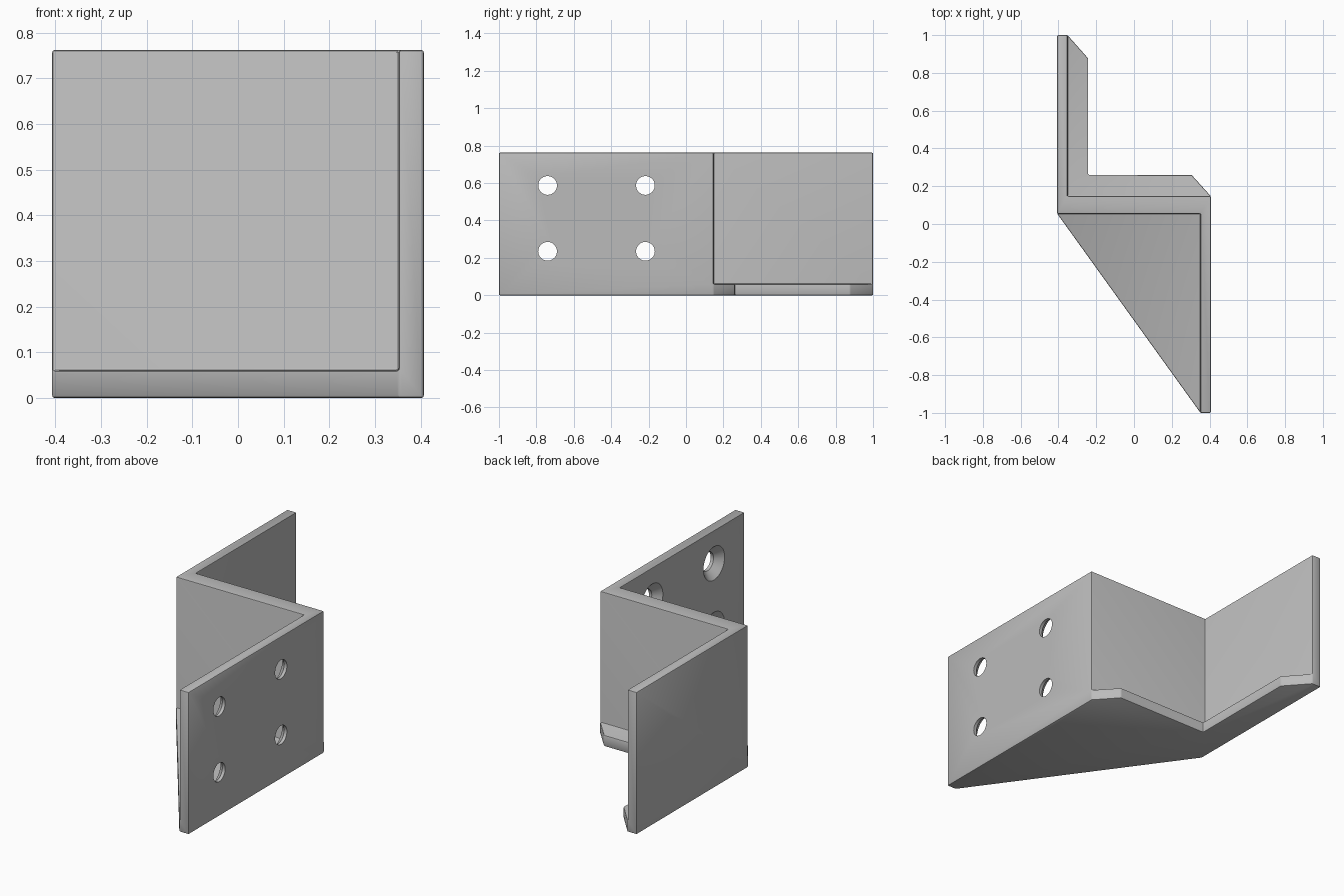
import bpy, bmesh, math

cube = bpy.data.objects.get("Cube")
if cube:
    bpy.data.objects.remove(cube, do_unlink=True)

grey = bpy.data.materials.new("plain grey")
grey.use_nodes = True
grey.diffuse_color = (0.5, 0.5, 0.5, 1)
grey.node_tree.nodes["Principled BSDF"].inputs["Base Color"].default_value = (0.5, 0.5, 0.5, 1)

HEIGHT, FLOOR = 0.762, 0.06
LEFT, LEFT_IN, RIGHT_IN, RIGHT = -0.407, -0.352, 0.352, 0.407
MID_FRONT, MID_BACK = 0.055, 0.147


def make_object(name, bm):
    bmesh.ops.recalc_face_normals(bm, faces=bm.faces)
    mesh = bpy.data.meshes.new(name)
    bm.to_mesh(mesh)
    bm.free()
    mesh.materials.append(grey)
    obj = bpy.data.objects.new(name, mesh)
    bpy.context.collection.objects.link(obj)
    return obj


def prism(name, outline, height):
    bm = bmesh.new()
    face = bm.faces.new([bm.verts.new((x, y, 0)) for x, y in outline])
    top = bmesh.ops.extrude_face_region(bm, geom=[face])["geom"]
    bmesh.ops.translate(bm, vec=(0, 0, height),
                        verts=[g for g in top if isinstance(g, bmesh.types.BMVert)])
    return make_object(name, bm)


def lathe_x(name, profile, y, z, steps=40):
    # Solid turned around an axis parallel to x
    bm = bmesh.new()
    rings = [[bm.verts.new((x, y + r * math.cos(math.tau * i / steps),
                            z + r * math.sin(math.tau * i / steps)))
              for i in range(steps)] for x, r in profile]
    for a, b in zip(rings, rings[1:]):
        for i in range(steps):
            j = (i + 1) % steps
            bm.faces.new((a[i], a[j], b[j], b[i]))
    bm.faces.new(rings[0])
    bm.faces.new(rings[-1])
    return make_object(name, bm)


def boolean(obj, other, operation):
    mod = obj.modifiers.new(operation.lower(), "BOOLEAN")
    mod.object, mod.operation, mod.solver = other, operation, "EXACT"
    other.hide_render = True
    other.hide_set(True)


# Z-shaped upright walls
bracket = prism("bracket", [
    (LEFT, 1), (LEFT, MID_FRONT), (RIGHT_IN, MID_FRONT), (RIGHT_IN, -1),
    (RIGHT, -1), (RIGHT, MID_BACK), (LEFT_IN, MID_BACK), (LEFT_IN, 1)], HEIGHT)

# Floor plate: triangular gusset in front, chamfered flange behind
floor = prism("floor_plate", [
    (LEFT, 1), (LEFT, MID_FRONT), (RIGHT_IN, -1), (RIGHT, -1), (RIGHT, MID_BACK),
    (0.305, 0.26), (-0.243, 0.26), (-0.243, 0.877), (LEFT_IN, 1)], FLOOR)
boolean(bracket, floor, "UNION")

# Clean coplanar seams, then soften every edge
clean = bracket.modifiers.new("clean", "DECIMATE")
clean.decimate_type = "DISSOLVE"
clean.angle_limit = math.radians(1)
bevel = bracket.modifiers.new("soft_edges", "BEVEL")
bevel.width, bevel.segments = 0.006, 2
bevel.limit_method, bevel.angle_limit = "ANGLE", math.radians(30)
bevel.use_clamp_overlap = False

# Countersunk screw holes, wide on the inner side
cutters = [lathe_x("screw_hole_cutter",
                   [(RIGHT_IN - 0.01, 0.1), (RIGHT_IN + 0.038, 0.05), (RIGHT + 0.02, 0.05)], y, z)
           for y in (-0.74, -0.217) for z in (0.235, 0.587)]
for cutter in cutters:
    boolean(bracket, cutter, "DIFFERENCE")

# Bake the modifiers and drop the helpers
bpy.context.view_layer.update()
baked = bpy.data.meshes.new_from_object(
    bracket.evaluated_get(bpy.context.evaluated_depsgraph_get()))
bracket.modifiers.clear()
bracket.data = baked
for helper in [floor] + cutters:
    bpy.data.objects.remove(helper, do_unlink=True)

bpy.ops.object.select_all(action="DESELECT")
bracket.select_set(True)
bpy.context.view_layer.objects.active = bracket
bpy.ops.object.shade_smooth_by_angle(angle=math.radians(30))
